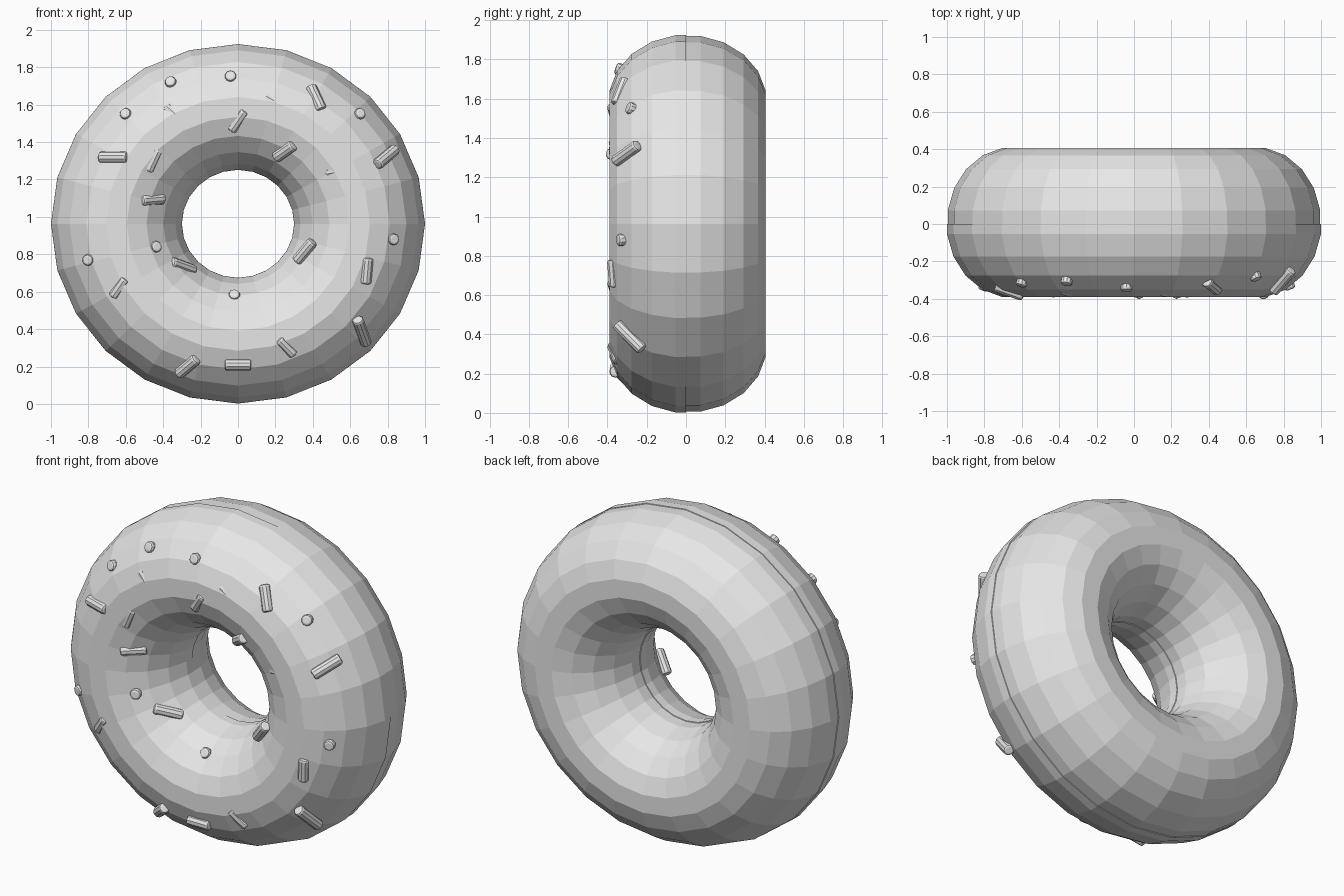
import bpy
import bmesh
from math import sin, cos, radians, hypot, sqrt
from mathutils import Vector, Matrix

cube = bpy.data.objects.get("Cube")
if cube:
    bpy.data.objects.remove(cube, do_unlink=True)

# Shared plain material
grey = bpy.data.materials.new("plain_grey")
grey.use_nodes = True
grey.diffuse_color = (0.8, 0.8, 0.8, 1)
grey.node_tree.nodes["Principled BSDF"].inputs["Base Color"].default_value = (0.8, 0.8, 0.8, 1)

CENTRE = Vector((0, 0.01, 0.963))
MAJOR, TUBE_R, TUBE_Y = 0.65, 0.354, 0.405   # ring radius, tube half sizes
SQUASH = 0.961                               # ring is slightly lower than wide


def add_object(name, bm):
    bmesh.ops.recalc_face_normals(bm, faces=bm.faces)
    mesh = bpy.data.meshes.new(name)
    bm.to_mesh(mesh)
    bm.free()
    mesh.materials.append(grey)
    obj = bpy.data.objects.new(name, mesh)
    bpy.context.collection.objects.link(obj)
    return obj


def sweep_ring(name, profile, segments=24):
    """Sweep a closed (radius, y) profile around the y axis."""
    bm = bmesh.new()
    rings = []
    for i in range(segments):
        t = radians(360 * i / segments)
        rings.append([bm.verts.new(CENTRE + Vector((r * cos(t), y, r * sin(t) * SQUASH)))
                      for r, y in profile])
    n = len(profile)
    for i, ring in enumerate(rings):
        nxt = rings[(i + 1) % segments]
        for j in range(n):
            k = (j + 1) % n
            bm.faces.new((ring[j], ring[k], nxt[k], nxt[j]))
    return add_object(name, bm)


def tube_point(angle, inset=0.0):
    a = radians(angle)
    return (MAJOR + (TUBE_R - inset) * cos(a), (TUBE_Y - inset) * sin(a))


# Dough: full ring of twenty-sided section
sweep_ring("dough", [tube_point(9 + 18 * k, 0.004) for k in range(20)])

# Icing: front half shell with a small lip at its edge
lip = [(MAJOR - 0.33, -0.005), (MAJOR - 0.35, -0.01)]
front = [tube_point(189 + 18 * k) for k in range(10)]
sweep_ring("icing", lip + front + [(MAJOR + 0.35, -0.01), (MAJOR + 0.33, -0.005)])


def surface(x, z):
    """Point and outward normal on the front of the ring."""
    dz = (z - CENTRE.z) / SQUASH
    rho = hypot(x, dz)
    c = max(-0.97, min(0.97, (rho - MAJOR) / TUBE_R))
    s = sqrt(1 - c * c)
    point = Vector((x, CENTRE.y - TUBE_Y * s * 0.985, z))
    normal = Vector((c * x / rho / TUBE_R, -s / TUBE_Y, c * dz / rho / TUBE_R)).normalized()
    return point, normal


def sprinkle(name, centre, axis, length, radius=0.031):
    bm = bmesh.new()
    bmesh.ops.create_cone(bm, cap_ends=True, segments=10, radius1=radius,
                          radius2=radius, depth=length)
    rims = [e for e in bm.edges if abs(e.verts[0].co.z - e.verts[1].co.z) < 1e-4]
    bmesh.ops.bevel(bm, geom=rims, offset=0.012, segments=2, profile=0.5, affect='EDGES')
    turn = axis.to_track_quat('Z', 'Y').to_matrix().to_4x4()
    bm.transform(Matrix.Translation(centre) @ turn)
    add_object(name, bm)


# Sprinkles standing on end: x, z
standing = [(-.36, 1.72), (-.04, 1.75), (-.6, 1.55), (.65, 1.55),
            (-.8, .77), (-.44, .84), (-.02, .58), (.83, .88)]
for i, (x, z) in enumerate(standing):
    point, normal = surface(x, z)
    axis = (normal + Vector((0, -0.7, 0))).normalized()
    sprinkle(f"standing_sprinkle_{i + 1}", point - axis * 0.045, axis, 0.13)

# Sprinkles lying down: x, z, slant, length, lift
lying = [(-.67, 1.32, 0, .15, -.01), (.42, 1.64, -65, .14, -.01),
         (.79, 1.32, 40, .13, .005), (.37, .81, 50, .14, .02),
         (.69, .71, 85, .14, -.01), (.66, .39, -70, .14, .005),
         (-.27, .2, 40, .13, 0), (0, .21, 0, .14, 0),
         (-.29, .74, -20, .13, -.01), (.25, 1.35, 35, .12, 0),
         (-.45, 1.3, 65, .13, -.02), (-.45, 1.09, 5, .12, -.015),
         (0, 1.51, 55, .13, -.02), (-.64, .62, 55, .12, -.02),
         (.26, .3, -45, .12, -.02), (-.36, 1.57, -40, .08, -.025),
         (.17, 1.63, -30, .07, -.025), (.5, 1.24, 10, .07, -.025)]
for i, (x, z, slant, length, lift) in enumerate(lying):
    point, normal = surface(x, z)
    a = radians(slant)
    axis = Vector((cos(a), 0, sin(a)))
    axis.y = -(axis.x * normal.x + axis.z * normal.z) / normal.y
    stretch = min(axis.length, 1.4)
    sprinkle(f"lying_sprinkle_{i + 1}", point + normal * lift, axis.normalized(),
             length * stretch)
